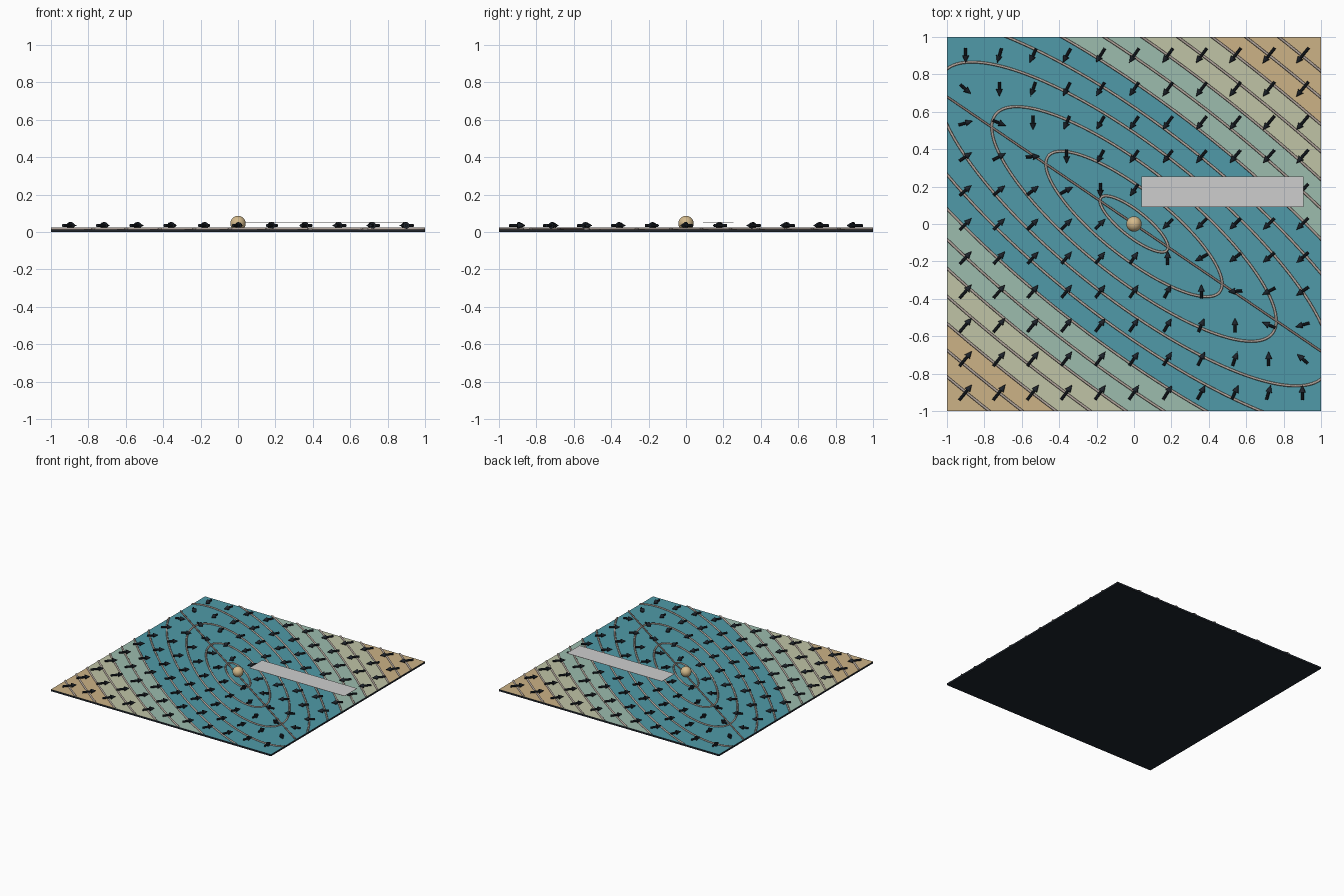
import bpy, bmesh, math
from mathutils import Matrix, Vector

cube = bpy.data.objects.get("Cube")
if cube:
    bpy.data.objects.remove(cube, do_unlink=True)

CURVE = 1.47            # bowl: x^2 + 2xy + CURVE * y^2
SHEET_Z = 0.015
ARROW_Z = 0.035
FIRST, STEP = 0.103, 0.1635   # contour radii


def material(name, r, g, b):
    def linear(c):
        c /= 255
        return c / 12.92 if c < 0.04 else ((c + 0.055) / 1.055) ** 2.4
    col = (linear(r), linear(g), linear(b), 1)
    m = bpy.data.materials.new(name)
    m.use_nodes = True
    m.diffuse_color = col
    bsdf = m.node_tree.nodes["Principled BSDF"]
    bsdf.inputs["Base Color"].default_value = col
    bsdf.inputs["Roughness"].default_value = 0.7
    return m


dark = material("dark slate", 30, 36, 44)
teal = material("teal", 80, 154, 168)
sage = material("sage green", 156, 188, 174)
olive = material("pale olive", 192, 196, 166)
sand = material("sand", 204, 178, 134)
line_grey = material("warm grey", 178, 165, 156)
line_brown = material("dull brown", 138, 120, 113)
gold = material("light gold", 212, 186, 140)
pale = material("pale grey", 206, 206, 206)


def finish(bm, name, *mats, smooth=False):
    bmesh.ops.recalc_face_normals(bm, faces=bm.faces)
    mesh = bpy.data.meshes.new(name)
    bm.to_mesh(mesh)
    bm.free()
    for m in mats:
        mesh.materials.append(m)
    for p in mesh.polygons:
        p.use_smooth = smooth
    ob = bpy.data.objects.new(name, mesh)
    bpy.context.collection.objects.link(ob)
    return ob


def box(name, mat, x0, x1, y0, y1, z0, z1):
    bm = bmesh.new()
    size = Matrix.Diagonal((x1 - x0, y1 - y0, z1 - z0, 1))
    mid = Matrix.Translation(((x0 + x1) / 2, (y0 + y1) / 2, (z0 + z1) / 2))
    bmesh.ops.create_cube(bm, size=1, matrix=mid @ size)
    return finish(bm, name, mat)


def clip_to_square(bm):
    for n in ((1, 0, 0), (-1, 0, 0), (0, 1, 0), (0, -1, 0)):
        bmesh.ops.bisect_plane(bm, geom=bm.verts[:] + bm.edges[:] + bm.faces[:],
                               plane_co=n, plane_no=n, clear_outer=True)


def level_point(r, angle):
    y = r * math.sin(angle) / math.sqrt(CURVE - 1)
    return Vector((r * math.cos(angle) - y, y, 0))


def slope(p):
    return Vector((p.x + p.y, p.x + CURVE * p.y, 0))


def bridge(bm, a, b, index=0):
    n = len(a)
    for i in range(n):
        f = bm.faces.new((a[i], a[(i + 1) % n], b[(i + 1) % n], b[i]))
        f.material_index = index


# Dark backing slab
box("base_slab", dark, -1, 1, -1, 1, 0, SHEET_Z - 0.001)

# Coloured elevation bands
bm = bmesh.new()
SEG = 160
angles = [math.tau * i / SEG for i in range(SEG)]
radii = [FIRST + STEP * k for k in (5, 7, 9)] + [2.3]
rings = [[bm.verts.new(level_point(r, a) + Vector((0, 0, SHEET_Z))) for a in angles]
         for r in radii]
bm.faces.new(rings[0])
for k in range(3):
    bridge(bm, rings[k], rings[k + 1], k + 1)
clip_to_square(bm)
bands = finish(bm, "elevation_bands", teal, sage, olive, sand)
if bands.data.polygons[0].normal.z < 0:
    bands.data.flip_normals()

# Contour lines as thin tubes
TUBE = 0.007
for k in range(12):
    bm = bmesh.new()
    loops = []
    for a in angles:
        p = level_point(FIRST + STEP * k, a)
        out = slope(p).normalized()
        loops.append([bm.verts.new(p + out * TUBE * math.cos(t)
                      + Vector((0, 0, SHEET_Z + 0.002 + TUBE * math.sin(t))))
                      for t in (math.tau * j / 6 for j in range(6))])
    for i in range(SEG):
        bridge(bm, loops[i], loops[(i + 1) % SEG])
    clip_to_square(bm)
    finish(bm, f"contour_line_{k + 1}", line_grey, smooth=True)

# Straight valley line
bm = bmesh.new()
way = Vector((CURVE, -1, 0)).normalized()
turn = Vector((0, 0, 1)).rotation_difference(way).to_matrix().to_4x4()
bmesh.ops.create_cone(bm, segments=8, radius1=0.006, radius2=0.006, depth=2.6,
                      matrix=Matrix.Translation((0, 0, SHEET_Z + 0.003)) @ turn)
clip_to_square(bm)
finish(bm, "valley_line", line_brown, smooth=True)

# Downhill arrows on a regular grid
bm = bmesh.new()
HEAD = 0.04
for i in range(-5, 6):
    for j in range(-5, 6):
        if i == 0 and j == 0:
            continue
        spot = Vector((0.18 * i, 0.18 * j, 0))
        g = slope(spot)
        length = 0.075 + 0.012 * g.length
        way = -g.normalized()
        turn = Vector((0, 0, 1)).rotation_difference(way).to_matrix().to_4x4()
        base = Matrix.Translation(spot + Vector((0, 0, ARROW_Z))) @ turn
        shaft = length - HEAD
        bmesh.ops.create_cone(bm, cap_ends=True, segments=10, radius1=0.008,
                              radius2=0.008, depth=shaft,
                              matrix=base @ Matrix.Translation((0, 0, -HEAD / 2)))
        bmesh.ops.create_cone(bm, cap_ends=True, segments=12, radius1=0.018,
                              radius2=0, depth=HEAD,
                              matrix=base @ Matrix.Translation((0, 0, shaft / 2)))
finish(bm, "downhill_arrows", dark)

# Ball at the lowest point
bm = bmesh.new()
bmesh.ops.create_uvsphere(bm, u_segments=32, v_segments=16, radius=0.041,
                          matrix=Matrix.Translation((0, 0, 0.046)))
finish(bm, "minimum_ball", gold, smooth=True)

# Blank label plate above the arrows
box("label_plate", pale, 0.04, 0.905, 0.09, 0.255, 0.051, 0.053)
